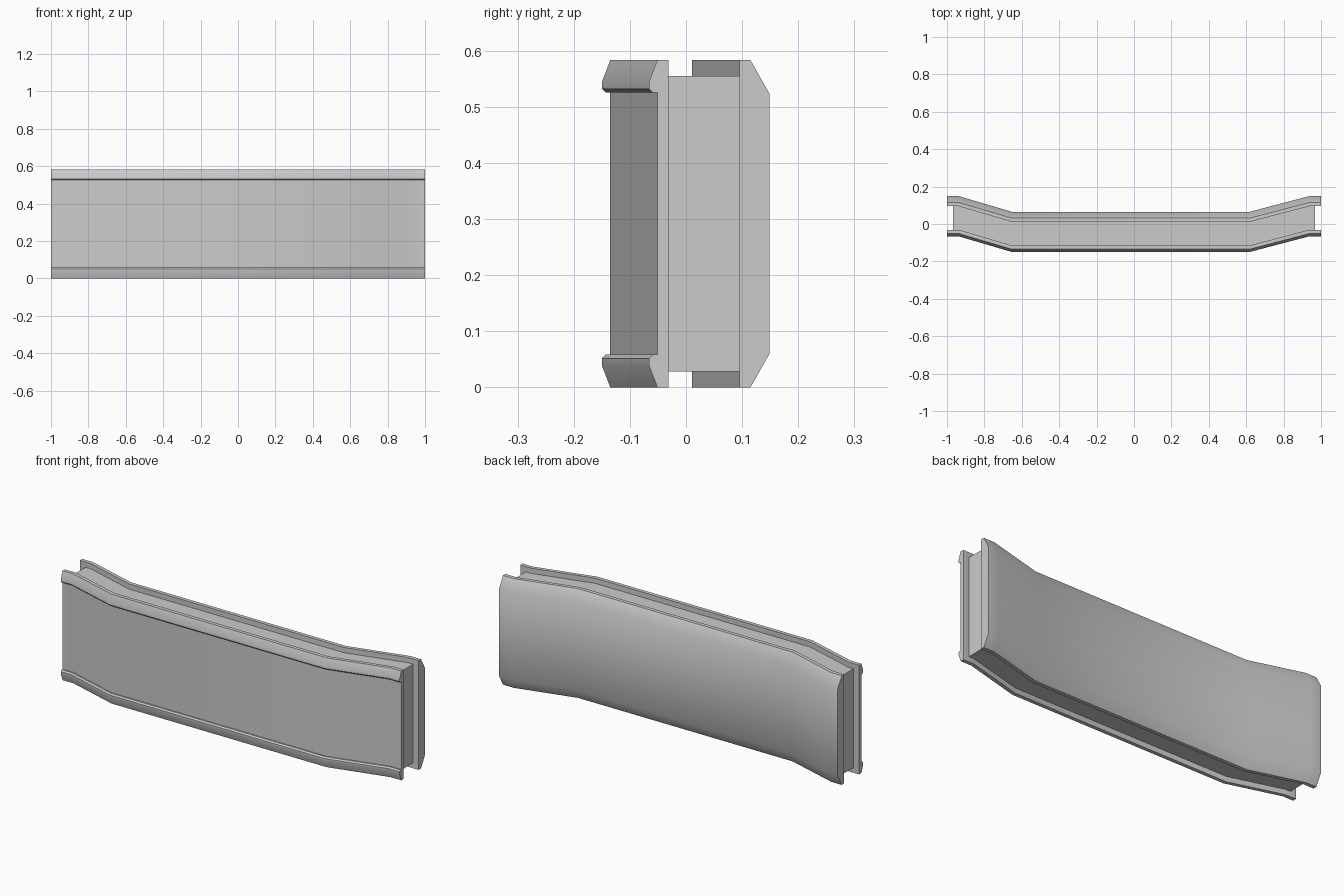
import bpy, bmesh, math

if "Cube" in bpy.data.objects:
    bpy.data.objects.remove(bpy.data.objects["Cube"])

SAG = -0.084   # how far the middle run is offset towards the front
H = 0.583      # overall height


def path(end):
    """Plan-view centre line: (x, y offset) from left to right."""
    return [(-end, 0), (-0.937, 0), (-0.652, SAG),
            (0.617, SAG), (0.937, 0), (end, 0)]


def sweep(name, profile, end):
    """Sweep a closed (y, z) profile along the path, keeping the ends square."""
    bm = bmesh.new()
    rings = [[bm.verts.new((x, y + dy, z)) for y, z in profile]
             for x, dy in path(end)]
    n = len(profile)
    for a, b in zip(rings, rings[1:]):
        for i in range(n):
            j = (i + 1) % n
            bm.faces.new((a[i], a[j], b[j], b[i]))
    bm.faces.new(rings[0])
    bm.faces.new(rings[-1])
    bmesh.ops.recalc_face_normals(bm, faces=bm.faces)
    mesh = bpy.data.meshes.new(name)
    bm.to_mesh(mesh)
    bm.free()
    obj = bpy.data.objects.new(name, mesh)
    bpy.context.collection.objects.link(obj)
    bpy.ops.object.select_all(action='DESELECT')
    obj.select_set(True)
    bpy.context.view_layer.objects.active = obj
    bpy.ops.object.shade_smooth_by_angle(angle=math.radians(35))
    return obj


def mirrored(lower):
    """Complete a profile by mirroring its lower half about mid height."""
    return lower + [(y, H - z) for y, z in reversed(lower)]


# Front plate with a raised lip along the top and bottom edges
sweep("front_plate", mirrored([(-0.031, 0), (-0.051, 0), (-0.066, 0.039),
                               (-0.066, 0.051), (-0.059, 0.058),
                               (-0.051, 0.058)]), 1.0)

# Inset core joining the two plates
sweep("core", mirrored([(0.098, 0.028), (-0.034, 0.028)]), 0.967)

# Back plate with chamfered outer edges
sweep("back_plate", mirrored([(0.095, 0), (0.115, 0), (0.149, 0.06)]), 1.0)
